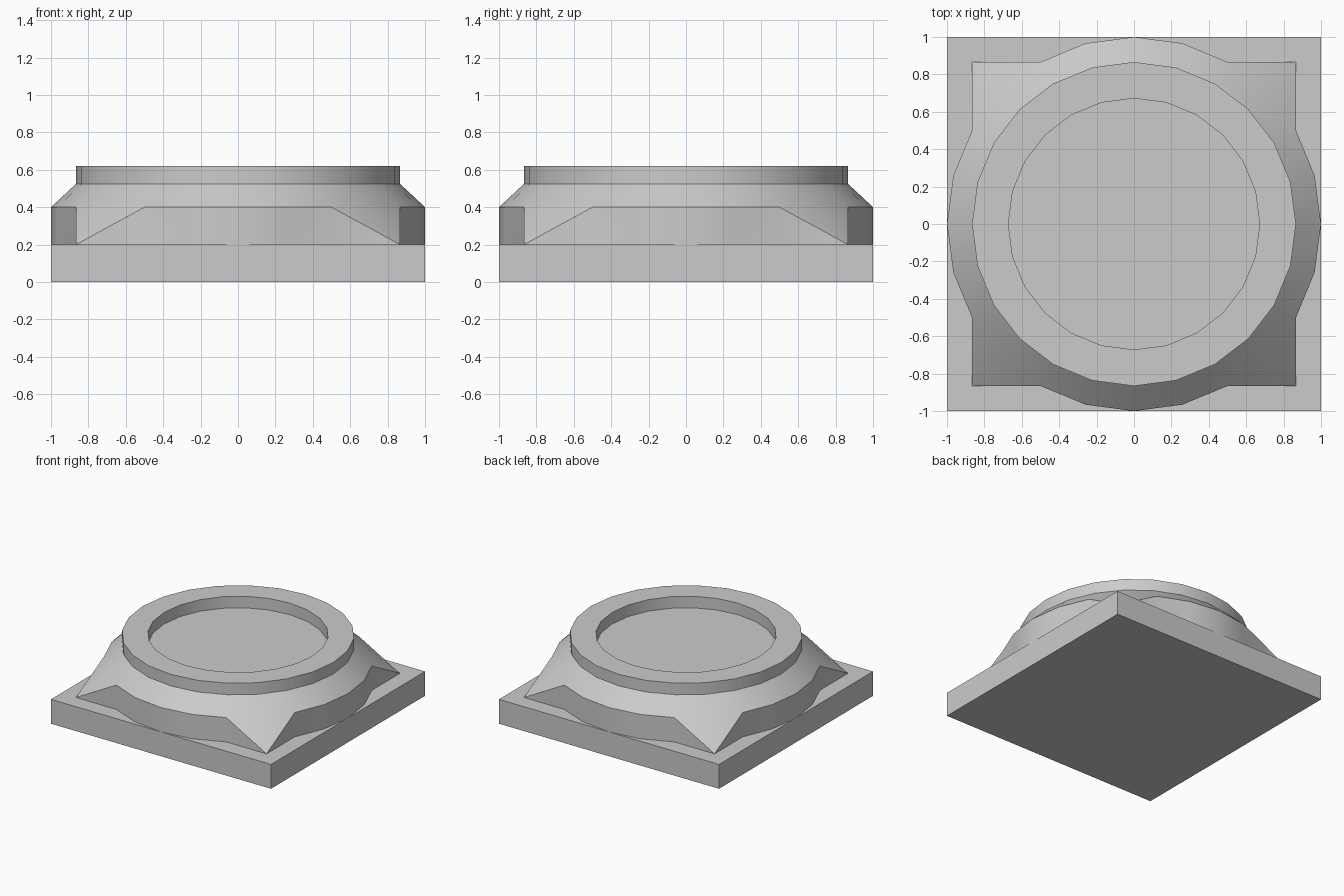
import bpy, bmesh
from math import sin, cos, tau, radians

cube = bpy.data.objects.get("Cube")
if cube:
    bpy.data.objects.remove(cube)

grey = bpy.data.materials.new("plain grey")
grey.use_nodes = True
colour = (0.6, 0.6, 0.6, 1)
grey.diffuse_color = colour
grey.node_tree.nodes["Principled BSDF"].inputs["Base Color"].default_value = colour

SIDES = 24
PLINTH_TOP, WALL_TOP, COLLAR_BASE, COLLAR_TOP = 0.2, 0.4, 0.525, 0.62
COLLAR_R, RECESS_R = 0.866, 0.672


def ring(bm, radius, z):
    return [bm.verts.new((radius * cos(tau * i / SIDES), radius * sin(tau * i / SIDES), z))
            for i in range(SIDES)]


def bridge(bm, low, high):
    for i in range(SIDES):
        j = (i + 1) % SIDES
        bm.faces.new((low[i], low[j], high[j], high[i]))


def finish(bm, name):
    mesh = bpy.data.meshes.new(name)
    bmesh.ops.recalc_face_normals(bm, faces=bm.faces)
    bm.to_mesh(mesh)
    bm.free()
    obj = bpy.data.objects.new(name, mesh)
    bpy.context.collection.objects.link(obj)
    mesh.materials.append(grey)
    bpy.ops.object.select_all(action='DESELECT')
    obj.select_set(True)
    bpy.context.view_layer.objects.active = obj
    bpy.ops.object.shade_smooth_by_angle(angle=radians(30))
    return obj


# Square plinth
bm = bmesh.new()
bmesh.ops.create_cube(bm, size=1)
bmesh.ops.scale(bm, vec=(2, 2, PLINTH_TOP), verts=bm.verts)
bmesh.ops.translate(bm, vec=(0, 0, PLINTH_TOP / 2), verts=bm.verts)
finish(bm, "plinth")

# Round base moulding whose diagonal points are drawn down into corner spurs
bm = bmesh.new()
foot = ring(bm, 1, PLINTH_TOP)
shoulder = ring(bm, 1, WALL_TOP)
neck = ring(bm, COLLAR_R, COLLAR_BASE)
spurs = range(SIDES // 8, SIDES, SIDES // 4)
reach = cos(tau / 12)
for i in spurs:
    for v in (foot[i], shoulder[i]):
        v.co.x = reach if v.co.x > 0 else -reach
        v.co.y = reach if v.co.y > 0 else -reach
        v.co.z = PLINTH_TOP
bridge(bm, foot, shoulder)
bridge(bm, shoulder, neck)
bmesh.ops.remove_doubles(bm, verts=bm.verts, dist=0.001)
# Split the sloping quads beside each spur along the spur's ridge
beside = [f for f in bm.faces if len(f.verts) == 4
          and any(v.co.z > WALL_TOP + 0.01 for v in f.verts)
          and any(v.co.z < WALL_TOP - 0.01 for v in f.verts)]
bmesh.ops.triangulate(bm, faces=beside, quad_method='SHORT_EDGE')
finish(bm, "spurred_moulding")

# Collar with a shallow round recess
bm = bmesh.new()
rings = [ring(bm, r, z) for r, z in ((COLLAR_R, COLLAR_BASE), (COLLAR_R, COLLAR_TOP),
                                     (RECESS_R, COLLAR_TOP), (RECESS_R, COLLAR_BASE))]
for low, high in zip(rings, rings[1:]):
    bridge(bm, low, high)
bm.faces.new(rings[-1])
finish(bm, "recessed_collar")
